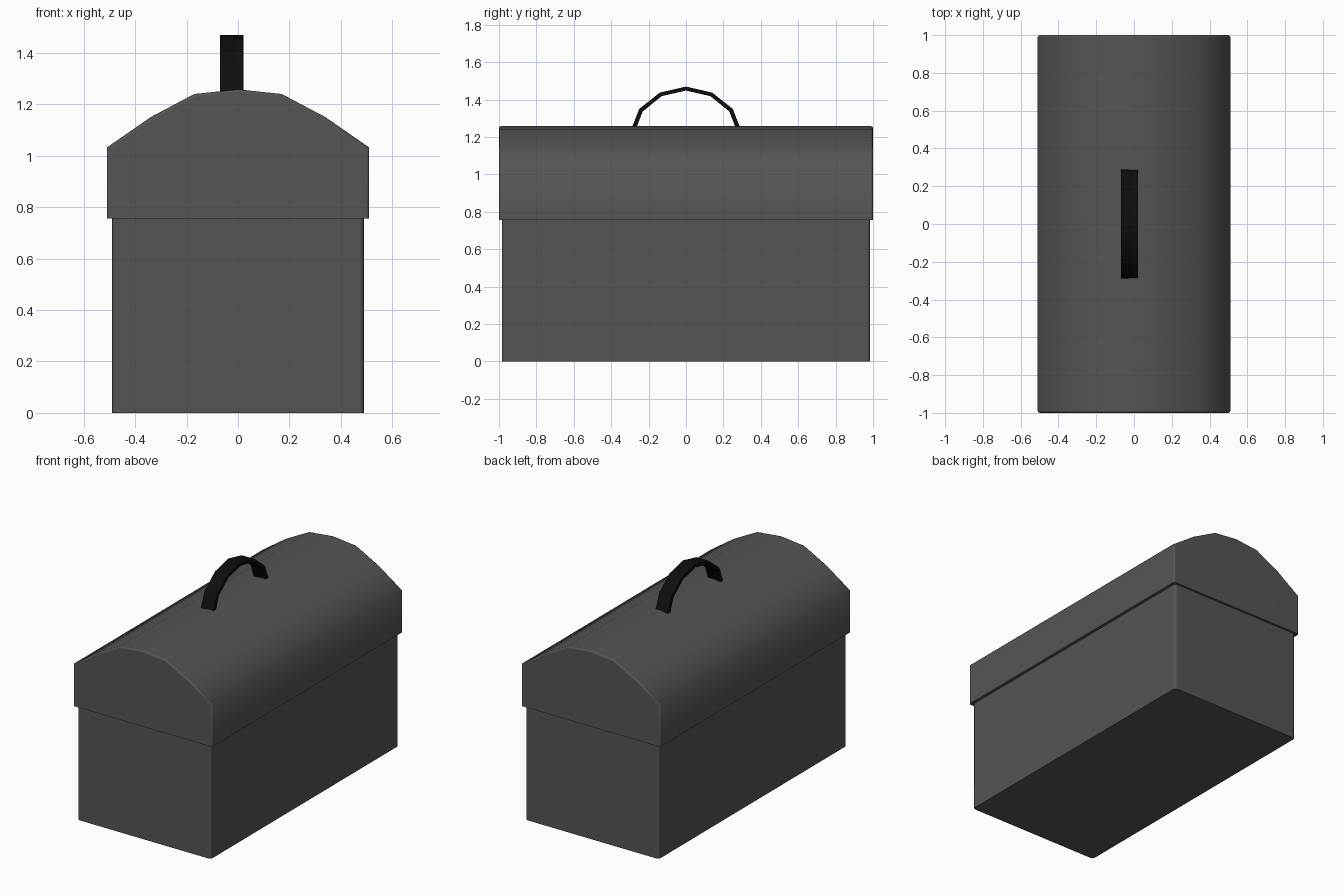
import bpy, bmesh
from mathutils import Vector

cube = bpy.data.objects.get("Cube")
if cube:
    bpy.data.objects.remove(cube, do_unlink=True)


def material(name, value):
    mat = bpy.data.materials.new(name)
    mat.use_nodes = True
    color = (value, value, value, 1)
    mat.diffuse_color = color
    mat.node_tree.nodes["Principled BSDF"].inputs["Base Color"].default_value = color
    return mat


def prism(name, mat, points, axis, depth, offset=0):
    """Extrude a closed outline symmetrically along x or y."""
    bm = bmesh.new()
    place = (lambda a, z, d: (a, d, z)) if axis == "y" else (lambda a, z, d: (d, a, z))
    start, end = ([bm.verts.new(place(a, z, offset + s * depth)) for a, z in points]
                  for s in (-1, 1))
    n = len(points)
    for i in range(n):
        j = (i + 1) % n
        bm.faces.new((start[i], start[j], end[j], end[i]))
    bm.faces.new(start)
    bm.faces.new(end)
    bmesh.ops.recalc_face_normals(bm, faces=bm.faces)
    mesh = bpy.data.meshes.new(name)
    obj = bpy.data.objects.new(name, mesh)
    bpy.context.collection.objects.link(obj)
    mesh.materials.append(mat)
    return obj, bm


def bevel(bm, test, width):
    edges = [e for e in bm.edges if test(e)]
    bmesh.ops.bevel(bm, geom=edges, offset=width, segments=2, profile=0.5, affect="EDGES")


def finish(obj, bm, angle):
    bm.to_mesh(obj.data)
    bm.free()
    bpy.ops.object.select_all(action="DESELECT")
    obj.select_set(True)
    bpy.context.view_layer.objects.active = obj
    bpy.ops.object.shade_smooth_by_angle(angle=angle)
    normals = obj.modifiers.new("weighted_normals", "WEIGHTED_NORMAL")
    normals.keep_sharp = True


def mirrored(half):
    return half + [(-a, z) for a, z in reversed(half) if a > 0]


grey = material("dark_grey_metal", 0.09)
black = material("black_strap", 0.004)

# Box body with softened upright corners
body, bm = prism("box_body", grey, mirrored([(0.49, 0), (0.49, 0.76)]), "y", 0.985)
bevel(bm, lambda e: abs(e.verts[0].co.z - e.verts[1].co.z) > 0.5, 0.018)
finish(body, bm, 1.05)

# Domed lid with softened end rims
lid_half = [(0.51, 0.755), (0.51, 1.032), (0.34, 1.15), (0.17, 1.24), (0, 1.258)]
lid, bm = prism("domed_lid", grey, mirrored(lid_half), "y", 1.0)
bevel(bm, lambda e: abs(e.verts[0].co.y - e.verts[1].co.y) < 0.1
      and max(v.co.z for v in e.verts) > 0.8, 0.012)
finish(lid, bm, 1.05)

# Arched carrying strap, set slightly off centre
outer = [(0.295, 1.235), (0.25, 1.35), (0.14, 1.437), (0, 1.469)]
inner = [(0.27, 1.235), (0.232, 1.336), (0.13, 1.418), (0, 1.448)]
arch = mirrored(outer) + list(reversed(mirrored(inner)))
strap, bm = prism("handle_strap", black, arch, "x", 0.046, -0.024)
finish(strap, bm, 0.6)
